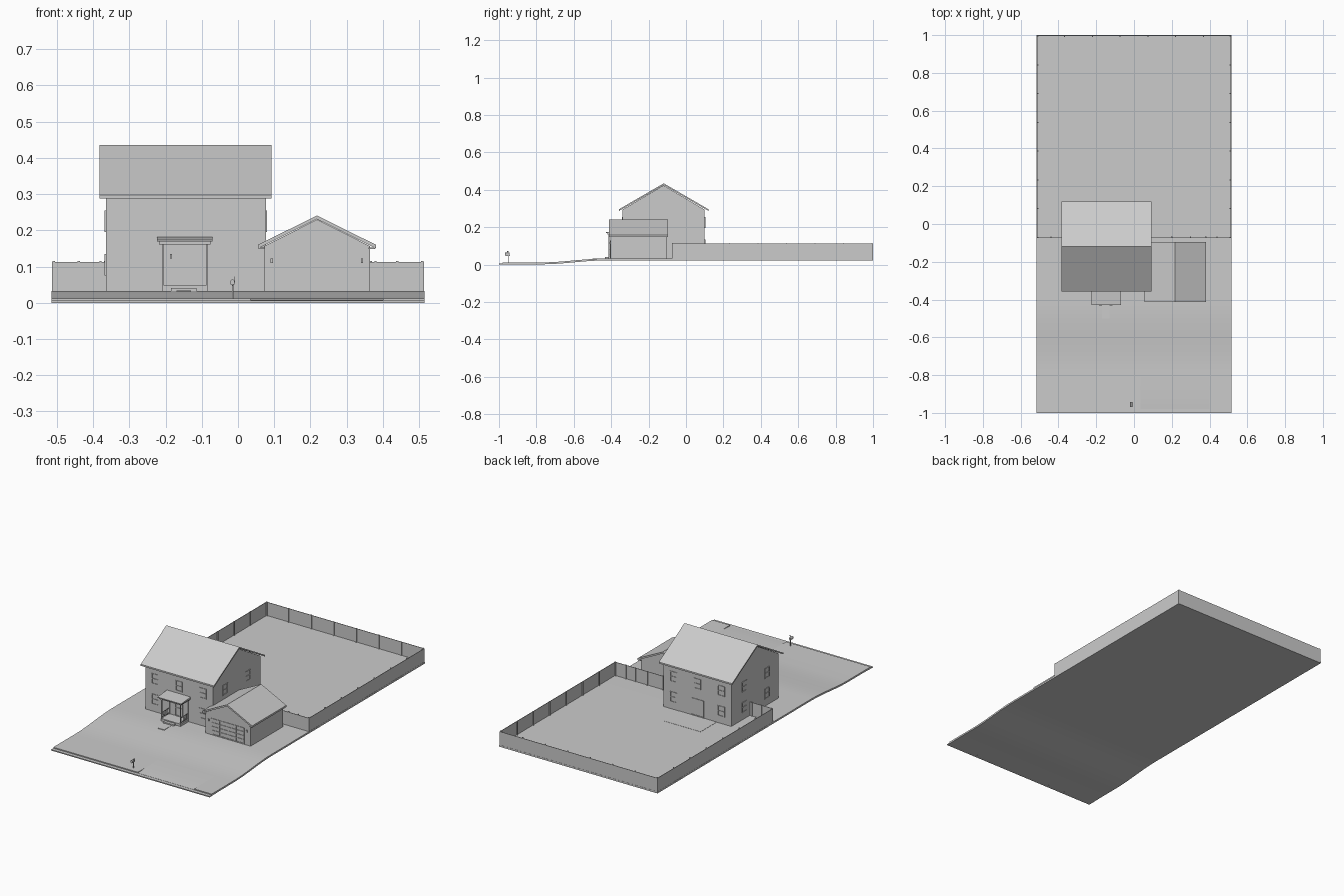
import bpy, bmesh, math

if "Cube" in bpy.data.objects:
    bpy.data.objects.remove(bpy.data.objects["Cube"])

GREY = (0.6, 0.6, 0.6, 1)
mat = bpy.data.materials.new("plain grey")
mat.use_nodes = True
mat.diffuse_color = GREY
mat.node_tree.nodes["Principled BSDF"].inputs["Base Color"].default_value = GREY

G = 0.033  # level of the yard


def finish(name, bm):
    bmesh.ops.recalc_face_normals(bm, faces=bm.faces)
    mesh = bpy.data.meshes.new(name)
    bm.to_mesh(mesh)
    bm.free()
    mesh.materials.append(mat)
    ob = bpy.data.objects.new(name, mesh)
    bpy.context.collection.objects.link(ob)
    return ob


def add_box(bm, x0, x1, y0, y1, z0, z1):
    verts = bmesh.ops.create_cube(bm, size=1)["verts"]
    for v in verts:
        v.co.x = x1 if v.co.x > 0 else x0
        v.co.y = y1 if v.co.y > 0 else y0
        v.co.z = z1 if v.co.z > 0 else z0


def boxes(name, dims):
    bm = bmesh.new()
    for d in dims:
        add_box(bm, *d)
    return finish(name, bm)


def prism(name, profile, lo, hi, axis):
    """Extrude a (horizontal, z) outline along the x or y axis."""
    bm = bmesh.new()
    place = (lambda u, z, t: (t, u, z)) if axis == "x" else (lambda u, z, t: (u, t, z))
    ends = [[bm.verts.new(place(u, z, t)) for u, z in profile] for t in (lo, hi)]
    bm.faces.new(ends[0])
    bm.faces.new(ends[1])
    n = len(profile)
    for i in range(n):
        j = (i + 1) % n
        bm.faces.new((ends[0][i], ends[0][j], ends[1][j], ends[1][i]))
    return finish(name, bm)


def gable_body(name, u0, u1, eave, peak, lo, hi, axis):
    mid = (u0 + u1) / 2
    prism(name, [(u0, G - 0.005), (u1, G - 0.005), (u1, eave), (mid, peak), (u0, eave)], lo, hi, axis)


def gable_roof(name, u0, u1, eave, peak, thick, lo, hi, axis):
    mid = (u0 + u1) / 2
    prism(name, [(u0, eave), (mid, peak), (u1, eave), (u1, eave - thick),
                 (mid, peak - thick), (u0, eave - thick)], lo, hi, axis)


# Sloping lot: level yard, eased front slope, curb with a lowered drive entry
def ground_top(y):
    t = min(max((y + 0.78) / 0.36, 0), 1)
    return 0.012 + (G - 0.012) * (0.5 - 0.5 * math.cos(math.pi * t))


steps = [-0.91] + [-0.78 + 0.36 * i / 12 for i in range(13)] + [1]
for name, x0, x1, curb in (("lawn_right", -0.515, 0.035, 0.012),
                           ("drive_strip", 0.035, 0.40, 0.007),
                           ("lawn_left", 0.40, 0.515, 0.012)):
    top = [(-0.98, curb)] + [(y, ground_top(y)) for y in steps]
    under = [(y, ground_top(y) - 0.01) for y in reversed(steps)]
    lot = prism(name, top + under + [(-0.98, 0)], x0, x1, "x")
    for p in lot.data.polygons:
        p.use_smooth = abs(p.normal.x) < 0.5
    bpy.context.view_layer.objects.active = lot
    lot.select_set(True)
    bpy.ops.object.shade_smooth_by_angle(angle=math.radians(30))
    lot.select_set(False)
boxes("gutter", [(-0.515, 0.515, -1, -0.979, 0, 0.006)])
boxes("patio", [(-0.27, -0.03, 0.09, 0.25, G - 0.002, G + 0.001)])
boxes("front_walk", [(-0.17, -0.13, -0.5, -0.42, G - 0.006, G + 0.0008)])

# House and garage shells
gable_body("house_walls", -0.34, 0.10, 0.294, 0.424, -0.365, 0.077, "x")
gable_roof("house_roof", -0.357, 0.119, 0.297, 0.435, 0.009, -0.383, 0.093, "x")
gable_body("garage_walls", 0.072, 0.365, 0.156, 0.230, -0.404, -0.103, "y")
gable_roof("garage_roof", 0.055, 0.381, 0.160, 0.241, 0.010, -0.413, -0.095, "y")
boxes("garage_eaves", [(x, x + 0.018, -0.411, -0.097, 0.148, 0.153) for x in (0.057, 0.361)])


# Openings: a thin frame of bars, with a glazing bar across the middle
def window(bm, axis, face, side, c, z, w, h, bars=1, upright=0):
    f = 0.004
    a, b = sorted((face, face + side * 0.003))

    def bar(u0, u1, z0, z1):
        if axis == "y":
            add_box(bm, u0, u1, a, b, z0, z1)
        else:
            add_box(bm, a, b, u0, u1, z0, z1)

    for u in (c - w / 2, c + w / 2 - f):
        bar(u, u + f, z - h / 2, z + h / 2)
    for i in range(bars + 2):
        zz = z - h / 2 + (h - f) * i / (bars + 1)
        bar(c - w / 2 + f, c + w / 2 - f, zz, zz + f)
    for i in range(upright):
        u = c - w / 2 + w * (i + 1) / (upright + 1)
        bar(u - 0.001, u + 0.001, z - h / 2 + f, z + h / 2 - f)


UP, DOWN = 0.225, 0.105
bm = bmesh.new()
for x in (-0.30, -0.145, 0.01):
    for face, side in ((-0.34, -1), (0.10, 1)):
        window(bm, "y", face, side, x, UP, 0.045, 0.06)
        if x != -0.145:
            window(bm, "y", face, side, x, DOWN, 0.045, 0.06)
for y in (-0.23, -0.02):
    for z in (UP, DOWN):
        window(bm, "x", -0.365, -1, y, z, 0.045, 0.06)
    window(bm, "x", 0.077, 1, y, UP, 0.045, 0.06)
window(bm, "x", 0.077, 1, -0.02, DOWN, 0.045, 0.06)
finish("house_windows", bm)

bm = bmesh.new()
window(bm, "y", -0.34, -1, -0.145, 0.095, 0.05, 0.095)
window(bm, "y", 0.10, 1, -0.145, 0.085, 0.085, 0.10, bars=0, upright=1)
finish("house_doors", bm)
bm = bmesh.new()
window(bm, "y", -0.404, -1, 0.218, 0.083, 0.215, 0.095, bars=3, upright=3)
finish("garage_door", bm)
boxes("wall_lamps", [(x - 0.003, x + 0.003, -0.409, -0.40, 0.11, 0.122) for x in (0.093, 0.342)]
      + [(-0.188, -0.182, -0.347, -0.338, 0.122, 0.134)])

# Porch: floor, step, corner posts, side rails, shallow shed roof
boxes("porch_floor", [(-0.21, -0.083, -0.415, -0.338, G - 0.005, 0.047)])
boxes("porch_step", [(-0.185, -0.115, -0.432, -0.41, G - 0.005, 0.041)])
posts = []
for x in (-0.21, -0.088):
    posts += [(x, x + 0.005, y, y + 0.005, 0.045, 0.165) for y in (-0.415, -0.345)]
    posts += [(x + 0.001, x + 0.004, -0.412, -0.34, z, z + 0.003) for z in (0.052, 0.08)]
    posts += [(x + 0.0015, x + 0.0035, y, y + 0.002, 0.052, 0.08)
              for y in (-0.40 + 0.011 * i for i in range(5))]
boxes("porch_posts", posts)
boxes("porch_beam", [(-0.218, -0.076, -0.420, -0.338, 0.161, 0.171)])
prism("porch_roof", [(-0.428, 0.169), (-0.428, 0.174), (-0.338, 0.182), (-0.338, 0.169)],
      -0.224, -0.07, "x")

# Fence: solid panels around the back yard with posts on the inside
FY, E, T, TOP = -0.075, 0.514, 0.003, 0.112
boxes("fence_panels", [
    (-E, -E + T, FY, 0.999, G - 0.002, TOP), (E - T, E, FY, 0.999, G - 0.002, TOP),
    (-E + T, E - T, 0.999 - T, 0.999, G - 0.002, TOP),
    (-E + T, -0.363, FY, FY + T, G - 0.002, TOP), (0.075, E - T, FY, FY + T, G - 0.002, TOP)])
bm = bmesh.new()


def fence_post(x, y):
    add_box(bm, x - 0.003, x + 0.003, y - 0.003, y + 0.003, G - 0.002, TOP + 0.003)


for i in range(8):
    for s in (-1, 1):
        fence_post(s * (E - T - 0.002), FY + 0.004 + 1.066 * i / 7)
for i in range(1, 7):
    fence_post(-E + 2 * E * i / 7, 0.994)
for x in (-0.44, -0.38, 0.09, 0.20, 0.30, 0.38, 0.44):
    fence_post(x, FY + T + 0.002)
finish("fence_posts", bm)

# Mailbox by the curb
boxes("mailbox_post", [(-0.017, -0.013, -0.952, -0.948, 0.008, 0.052),
                       (-0.016, -0.014, -0.966, -0.942, 0.046, 0.050)])
arch = [(-0.015 + 0.006 * math.cos(math.pi * i / 8), 0.058 + 0.006 * math.sin(math.pi * i / 8))
        for i in range(9)]
prism("mailbox", [(-0.021, 0.050), (-0.009, 0.050)] + arch, -0.968, -0.943, "y")
boxes("mailbox_flag", [(-0.009, -0.008, -0.957, -0.955, 0.056, 0.072),
                       (-0.009, -0.008, -0.957, -0.950, 0.068, 0.072)])
